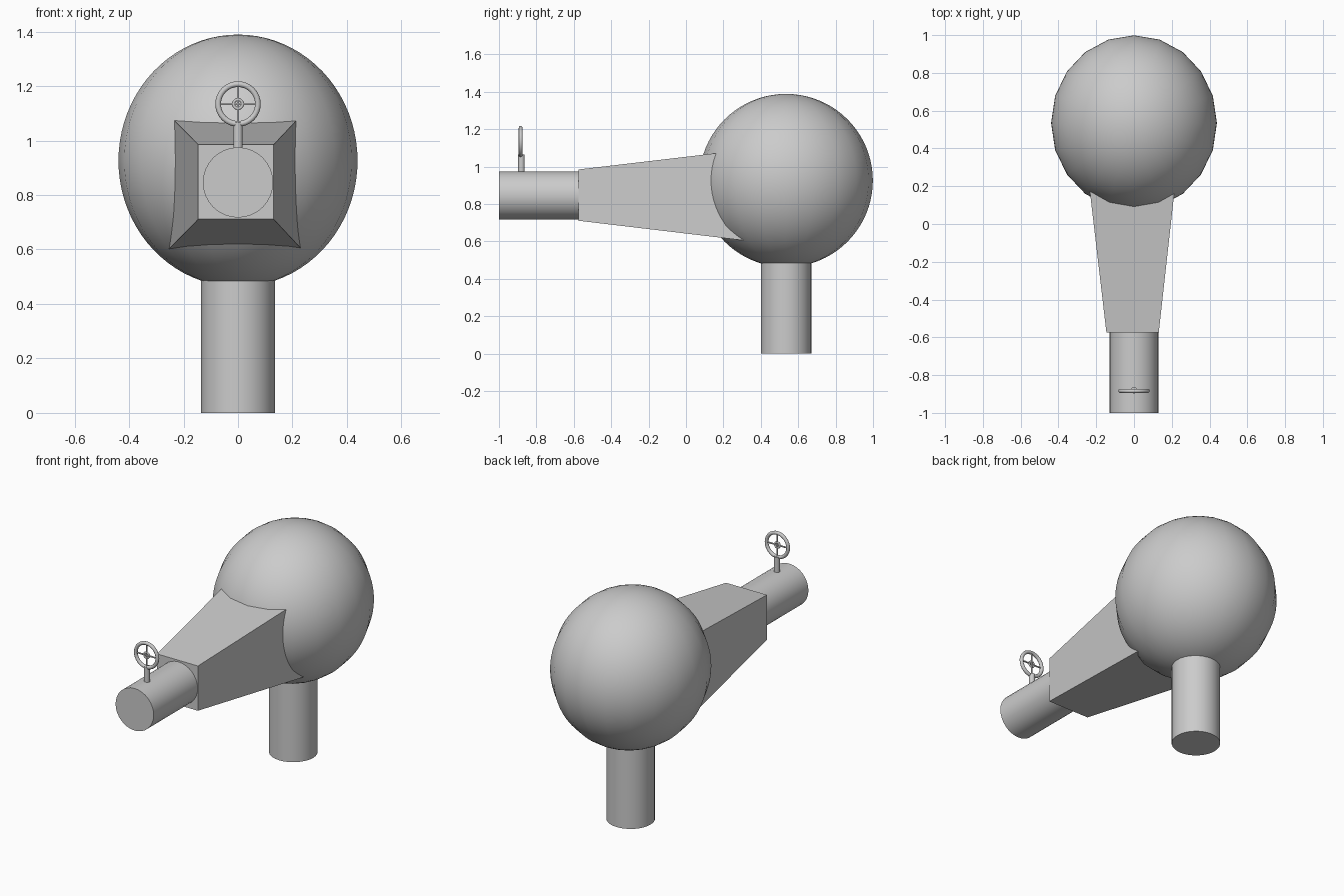
import bpy
import bmesh
from math import pi, radians

if "Cube" in bpy.data.objects:
    bpy.data.objects.remove(bpy.data.objects["Cube"])

CY = 0.535          # tank and column axis
WHEEL = (0, -0.884, 1.134)


def smooth(obj, name):
    obj.name = name
    bpy.ops.object.shade_smooth_by_angle(angle=radians(35))
    return obj


def cylinder(name, radius, depth, loc, rot=(0, 0, 0), sides=32):
    bpy.ops.mesh.primitive_cylinder_add(vertices=sides, radius=radius, depth=depth,
                                        location=loc, rotation=rot)
    return smooth(bpy.context.object, name)


def torus(name, major, minor, loc):
    bpy.ops.mesh.primitive_torus_add(major_radius=major, minor_radius=minor,
                                     major_segments=32, minor_segments=12,
                                     location=loc, rotation=(pi / 2, 0, 0))
    return smooth(bpy.context.object, name)


# Round tank: 20 sides around, finely divided in height
bpy.ops.mesh.primitive_uv_sphere_add(segments=20, ring_count=40, radius=1,
                                     location=(0, CY, 0.926))
tank = bpy.context.object
tank.scale = (0.439, 0.464, 0.463)
smooth(tank, "round_tank")

# Support column
cylinder("support_column", 0.135, 0.52, (0, CY, 0.26))

# Tapered square duct running into the tank
bm = bmesh.new()
rings = []
for y, x0, x1, z0, z1 in ((-0.575, -0.146, 0.131, 0.711, 0.985),
                          (0.45, -0.266, 0.245, 0.589, 1.106)):
    rings.append([bm.verts.new((x, y, z))
                  for x, z in ((x0, z0), (x1, z0), (x1, z1), (x0, z1))])
for ring in rings:
    bm.faces.new(ring)
for i in range(4):
    j = (i + 1) % 4
    bm.faces.new((rings[0][i], rings[0][j], rings[1][j], rings[1][i]))
bmesh.ops.recalc_face_normals(bm, faces=bm.faces)
mesh = bpy.data.meshes.new("tapered_duct")
bm.to_mesh(mesh)
bm.free()
bpy.context.collection.objects.link(bpy.data.objects.new("tapered_duct", mesh))

# Inlet pipe
cylinder("inlet_pipe", 0.129, 0.43, (0, -0.785, 0.846), (pi / 2, 0, 0))

# Valve stem and handwheel
cylinder("valve_stem", 0.017, 0.106, (0, -0.88, 1.013), sides=24)
torus("handwheel_rim", 0.073, 0.0105, WHEEL)
torus("handwheel_hub", 0.0165, 0.0055, WHEEL)
cylinder("handwheel_spoke_vertical", 0.0045, 0.144, WHEEL, sides=12)
cylinder("handwheel_spoke_horizontal", 0.0045, 0.144, WHEEL, (0, pi / 2, 0), sides=12)
